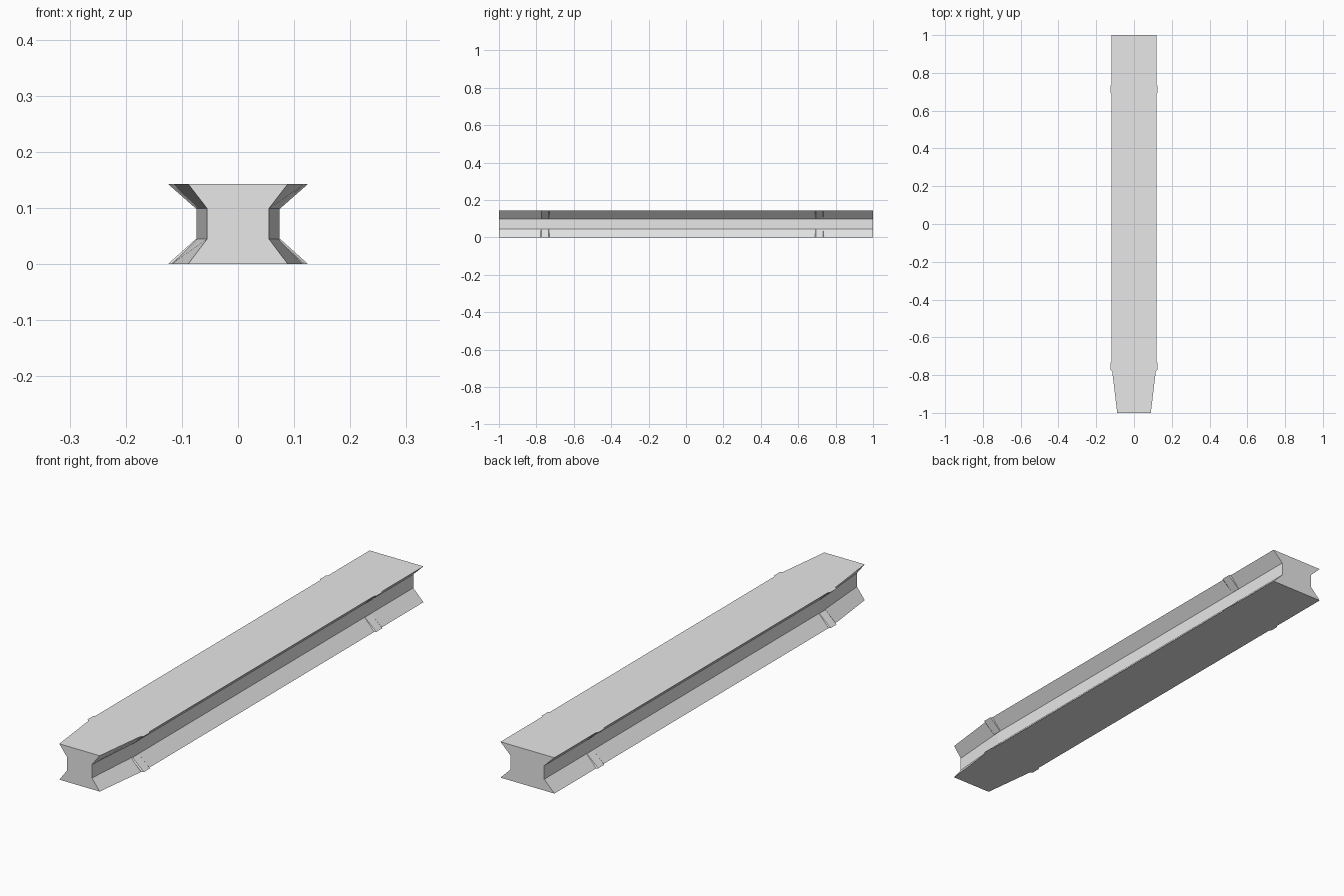
import bpy
import bmesh

cube = bpy.data.objects.get("Cube")
if cube:
    bpy.data.objects.remove(cube, do_unlink=True)

HEIGHT, WAIST_LOW, WAIST_HIGH = 0.143, 0.045, 0.099

grey = bpy.data.materials.new("plain_grey")
grey.use_nodes = True
colour = (0.8, 0.8, 0.8, 1.0)
grey.diffuse_color = colour
grey.node_tree.nodes["Principled BSDF"].inputs["Base Color"].default_value = colour


def loft(name, sections):
    """Skin a list of (y, [(x, z), ...]) sections and cap both ends."""
    bm = bmesh.new()
    rings = [[bm.verts.new((x, y, z)) for x, z in pts] for y, pts in sections]
    count = len(rings[0])
    for a, b in zip(rings, rings[1:]):
        for i in range(count):
            j = (i + 1) % count
            bm.faces.new((a[i], a[j], b[j], b[i]))
    bm.faces.new(rings[0])
    bm.faces.new(rings[-1])
    bmesh.ops.recalc_face_normals(bm, faces=bm.faces)
    mesh = bpy.data.meshes.new(name)
    bm.to_mesh(mesh)
    bm.free()
    mesh.materials.append(grey)
    obj = bpy.data.objects.new(name, mesh)
    bpy.context.collection.objects.link(obj)
    return obj


def beam_section(flange, waist):
    right = [(flange, 0), (waist, WAIST_LOW), (waist, WAIST_HIGH), (flange, HEIGHT)]
    return right + [(-x, z) for x, z in reversed(right)]


# Waisted beam, tapering towards the front end
loft("beam", [
    (-1.0, beam_section(0.089, 0.055)),
    (-0.75, beam_section(0.119, 0.074)),
    (1.0, beam_section(0.119, 0.074)),
])


# Raised clips on the sloping flanges, with slightly bevelled sides
def clip_section(side, upper, reach):
    edge, root = (HEIGHT, WAIST_HIGH) if upper else (0, WAIST_LOW)
    return [(side * 0.07, root), (side * (reach - 0.05), root),
            (side * reach, edge), (side * 0.1, edge)]


for end, y in (("front", -0.753), ("back", 0.713)):
    for side_name, side in (("left", 1), ("right", -1)):
        for level, upper in (("upper", True), ("lower", False)):
            loft(f"{end}_{side_name}_{level}_clip", [
                (y + dy, clip_section(side, upper, reach))
                for dy, reach in ((-0.024, 0.119), (-0.019, 0.125),
                                  (0.019, 0.125), (0.024, 0.119))
            ])
